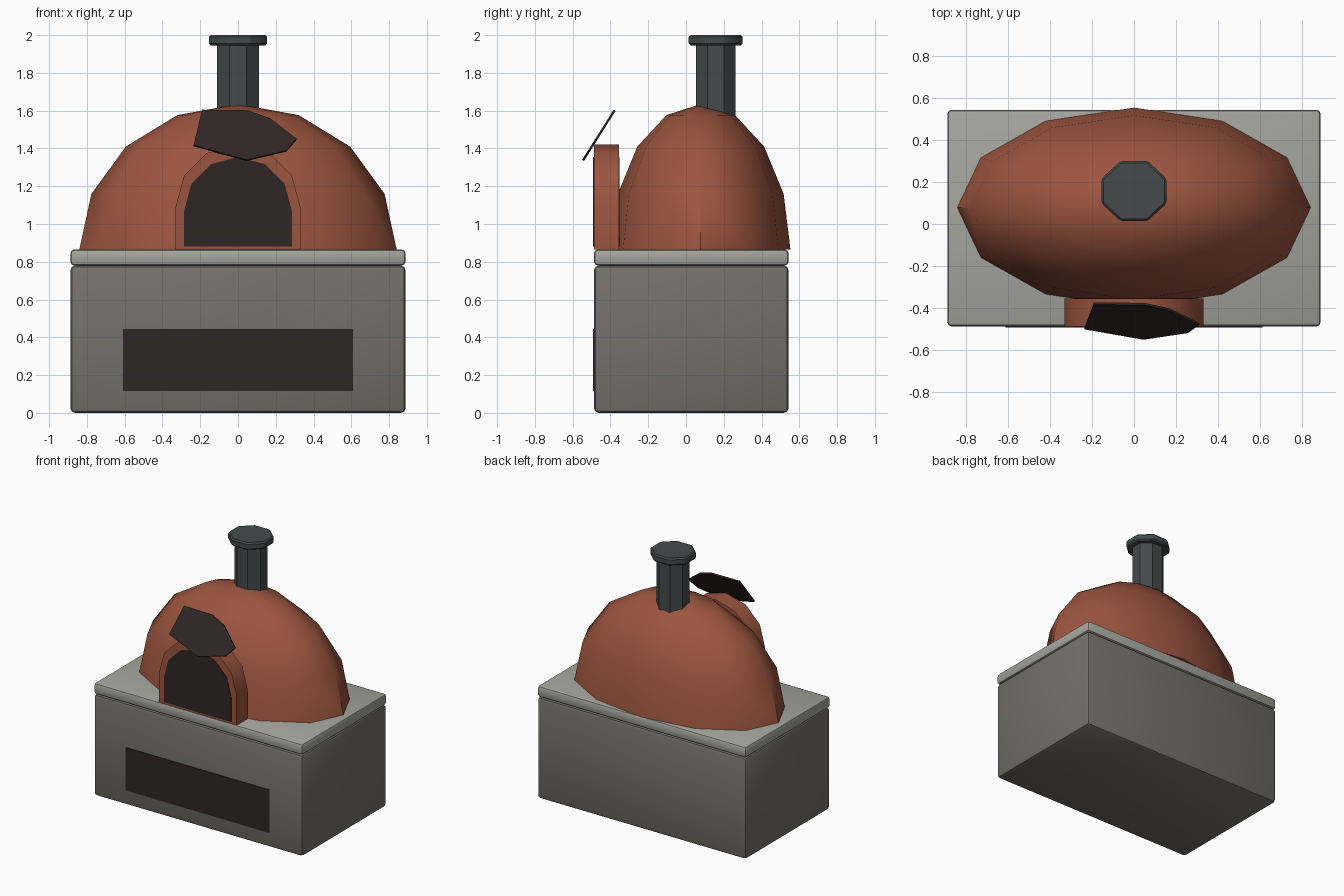
import bpy, bmesh, math
from mathutils import Matrix, Vector

cube = bpy.data.objects.get("Cube")
if cube:
    bpy.data.objects.remove(cube, do_unlink=True)


def material(name, rgb):
    mat = bpy.data.materials.new(name)
    mat.use_nodes = True
    mat.diffuse_color = (*rgb, 1)
    bsdf = next(n for n in mat.node_tree.nodes if n.type == 'BSDF_PRINCIPLED')
    bsdf.inputs["Base Color"].default_value = (*rgb, 1)
    bsdf.inputs["Roughness"].default_value = 0.8
    return mat


CLAY = material("terracotta", (0.33, 0.09, 0.05))
STONE = material("grey stone", (0.175, 0.165, 0.145))
SLAB = material("pale stone", (0.37, 0.375, 0.34))
METAL = material("dark metal", (0.058, 0.068, 0.07))
SOOT = material("soot black", (0.03, 0.0185, 0.0185))


def finish(name, bm, mat, angle=30, bevel=0.0, segments=1):
    """Turn a bmesh into a shaded object with an optional edge bevel."""
    bmesh.ops.recalc_face_normals(bm, faces=bm.faces)
    if bevel:
        bmesh.ops.bevel(bm, geom=bm.edges[:], offset=bevel, segments=segments,
                        profile=0.5, affect='EDGES')
    mesh = bpy.data.meshes.new(name)
    bm.to_mesh(mesh)
    bm.free()
    mesh.materials.append(mat)
    obj = bpy.data.objects.new(name, mesh)
    bpy.context.collection.objects.link(obj)
    bpy.ops.object.select_all(action='DESELECT')
    obj.select_set(True)
    bpy.context.view_layer.objects.active = obj
    bpy.ops.object.shade_smooth_by_angle(angle=math.radians(angle))
    return obj


def box(name, low, high, mat, **options):
    low, high = Vector(low), Vector(high)
    bm = bmesh.new()
    bmesh.ops.create_cube(bm, size=1, matrix=Matrix.Translation((low + high) / 2)
                          @ Matrix.Diagonal((*(high - low), 1)))
    return finish(name, bm, mat, **options)


def extrude(name, points, push, mat, **options):
    """Close a flat outline and push it into a solid."""
    bm = bmesh.new()
    face = bm.faces.new([bm.verts.new(p) for p in points])
    new = bmesh.ops.extrude_face_region(bm, geom=[face])["geom"]
    bmesh.ops.translate(bm, vec=push, verts=[v for v in new if isinstance(v, bmesh.types.BMVert)])
    return finish(name, bm, mat, **options)


def arch(name, half, bottom, spring, front, back, mat):
    """Straight-sided arch with a six-sided half-round top."""
    pts = [(-half, front, bottom), (half, front, bottom)]
    for i in range(7):
        a = math.pi * i / 6
        pts.append((half * math.cos(a), front, spring + half * math.sin(a)))
    return extrude(name, pts, (0, back - front, 0), mat, angle=45)


def octagon(name, half_x, half_y, low, high, mat, bevel=0.0):
    """Eight-sided prism with its flats facing the axes."""
    bm = bmesh.new()
    r = 1 / math.cos(math.pi / 8)
    bmesh.ops.create_cone(bm, cap_ends=True, segments=8, radius1=r, radius2=r, depth=1,
                          matrix=Matrix.Rotation(math.pi / 8, 4, 'Z'))
    bm.transform(Matrix.Translation((0, 0.157, (low + high) / 2))
                 @ Matrix.Diagonal((half_x, half_y, high - low, 1)))
    return finish(name, bm, mat, bevel=bevel)


# Stone base, worktop and dark store panel
box("base", (-0.887, -0.487, 0), (0.887, 0.543, 0.78), STONE, bevel=0.025, segments=2)
box("worktop", (-0.887, -0.487, 0.78), (0.887, 0.543, 0.865), SLAB, bevel=0.02, segments=2)
box("store_panel", (-0.61, -0.492, 0.115), (0.61, -0.484, 0.445), SOOT)

# Oval dome, the upper half of a stretched sphere
bm = bmesh.new()
bmesh.ops.create_uvsphere(bm, u_segments=12, v_segments=8, radius=1)
bmesh.ops.delete(bm, geom=[v for v in bm.verts if v.co.z < -0.01], context='VERTS')
bmesh.ops.holes_fill(bm, edges=[e for e in bm.edges if e.is_boundary], sides=0)
bm.transform(Matrix.Translation((0, 0.078, 0.865)) @ Matrix.Diagonal((0.84, 0.475, 0.77, 1)))
finish("dome", bm, CLAY, angle=45)

# Arched mouth and its dark opening
arch("mouth_surround", 0.33, 0.865, 1.09, -0.488, -0.355, CLAY)
arch("mouth_opening", 0.285, 0.88, 1.07, -0.492, -0.352, SOOT)

# Tilted door plate lifted above the mouth
outline = [(-0.19, 1.605), (0.05, 1.602), (0.17, 1.56), (0.31, 1.452),
           (0.257, 1.39), (0.045, 1.34), (-0.235, 1.418)]
plate = [(x, -0.383 + (z - 1.605) * 0.63, z) for x, z in outline]
extrude("door_plate", plate, (0, 0.01, -0.0065), SOOT)

# Chimney
octagon("chimney", 0.111, 0.105, 1.45, 1.96, METAL)
octagon("chimney_cap", 0.154, 0.143, 1.945, 2.0, METAL, bevel=0.01)
